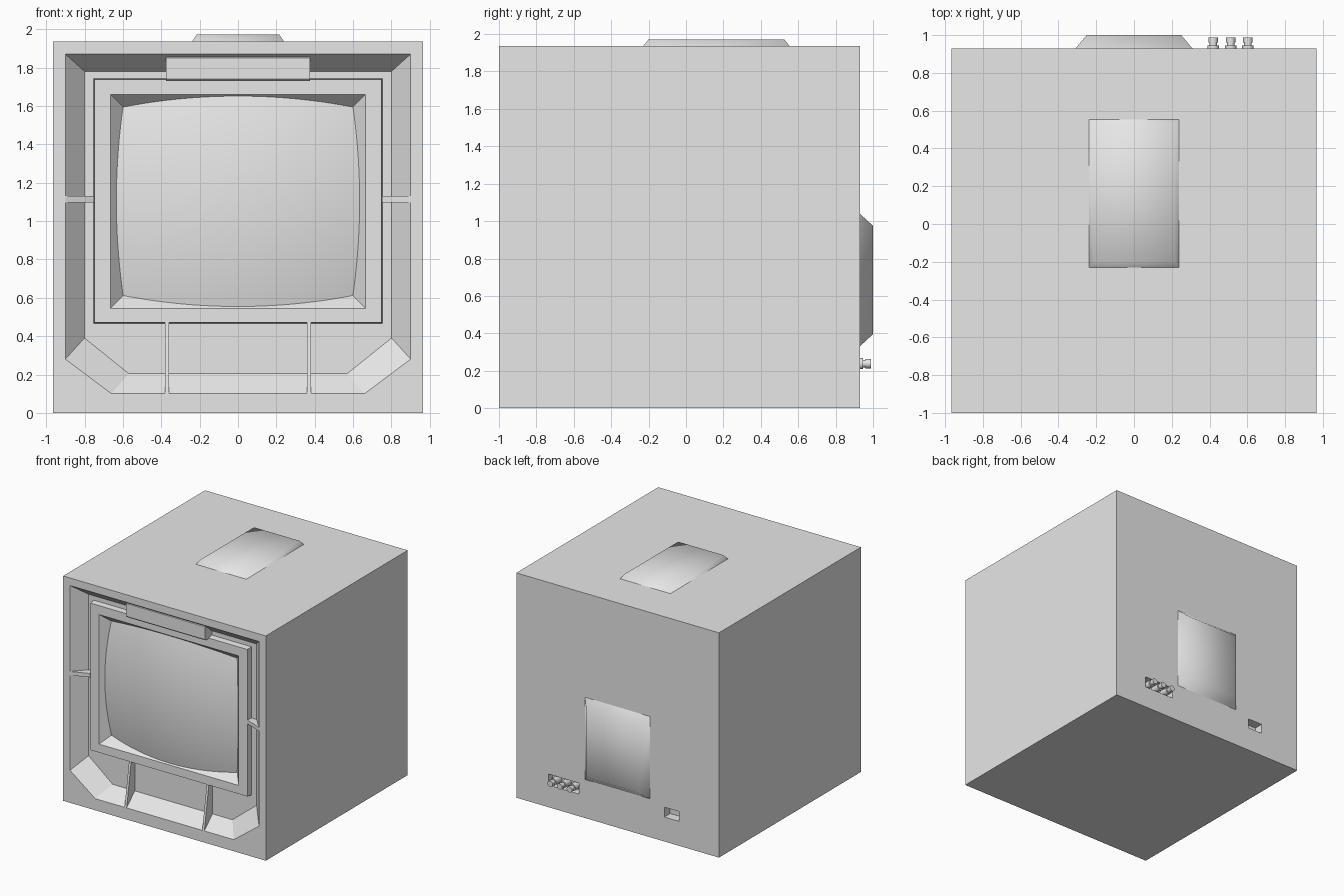
import bpy, bmesh, math
from mathutils import Matrix

cube = bpy.data.objects.get("Cube")
if cube:
    bpy.data.objects.remove(cube, do_unlink=True)

grey = bpy.data.materials.new("light_grey")
grey.use_nodes = True
grey.diffuse_color = (0.8, 0.8, 0.8, 1)
grey.node_tree.nodes["Principled BSDF"].inputs["Base Color"].default_value = (0.8, 0.8, 0.8, 1)

FRONT, BACK = -1.0, 0.93      # front and back planes of the case
W, H = 0.965, 1.935           # half width and height of the case
FLOOR, FRAME = FRONT + 0.11, FRONT + 0.06   # recess floor, screen frame face


def finish(name, bm, smooth=None):
    bmesh.ops.recalc_face_normals(bm, faces=bm.faces)
    mesh = bpy.data.meshes.new(name)
    bm.to_mesh(mesh)
    bm.free()
    mesh.materials.append(grey)
    ob = bpy.data.objects.new(name, mesh)
    bpy.context.collection.objects.link(ob)
    if smooth:
        bpy.ops.object.select_all(action='DESELECT')
        ob.select_set(True)
        bpy.context.view_layer.objects.active = ob
        bpy.ops.object.shade_smooth_by_angle(angle=math.radians(smooth))
    return ob


def loft(name, loops, caps=True, smooth=None):
    """Skin a list of equal-length point loops."""
    bm = bmesh.new()
    rings = [[bm.verts.new(p) for p in loop] for loop in loops]
    for a, b in zip(rings, rings[1:]):
        n = len(a)
        for i in range(n):
            bm.faces.new((a[i], a[(i + 1) % n], b[(i + 1) % n], b[i]))
    if caps:
        bm.faces.new(rings[0])
        bm.faces.new(rings[-1])
    return finish(name, bm, smooth)


def rect(x0, x1, z0, z1, y):
    return [(x0, y, z0), (x1, y, z0), (x1, y, z1), (x0, y, z1)]


def box(name, x0, x1, y0, y1, z0, z1):
    return loft(name, [rect(x0, x1, z0, z1, y0), rect(x0, x1, z0, z1, y1)])


def recess_outline(x, x_low, z_low, z_side, z_top, y):
    half = [(x_low, z_low), (x, z_side), (x, z_top)]
    pts = half + [(-px, pz) for px, pz in reversed(half)]
    return [(px, y, pz) for px, pz in pts]


def cut(target, cutter):
    mod = target.modifiers.new("cut", 'BOOLEAN')
    mod.operation, mod.solver, mod.object = 'DIFFERENCE', 'EXACT', cutter
    bpy.context.view_layer.objects.active = target
    bpy.ops.object.modifier_apply(modifier=mod.name)
    bpy.data.objects.remove(cutter, do_unlink=True)


# Case with the sloped front recess, screen cavity and two rear sockets
case = box("case", -W, W, FRONT, BACK, 0, H)
outer = (0.90, 0.66, 0.10, 0.28, 1.87)
inner = (0.80, 0.57, 0.205, 0.39, 1.78)
cut(case, loft("recess_cutter", [recess_outline(*outer, FRONT - 0.1),
                                 recess_outline(*outer, FRONT),
                                 recess_outline(*inner, FLOOR)]))
cut(case, box("screen_cutter", -0.70, 0.70, FRONT - 0.1, FRONT + 0.25, 0.51, 1.70))
cut(case, box("jack_cutter", 0.37, 0.66, BACK - 0.06, BACK + 0.1, 0.19, 0.285))
cut(case, box("power_cutter", -0.585, -0.445, BACK - 0.08, BACK + 0.1, 0.21, 0.295))

# Raised screen frame with a tapered opening
X, Z0, Z1, T = 0.665, 0.545, 1.66, 0.09
loft("screen_frame", [rect(-0.753, 0.753, 0.466, 1.743, FLOOR + 0.005),
                      rect(-0.747, 0.747, 0.472, 1.737, FRAME),
                      rect(-X, X, Z0, Z1, FRAME),
                      rect(-X + T, X - T, Z0 + T, Z1 - T, FRAME + 0.10)], caps=False)

# Bulging screen glass
bm = bmesh.new()
bmesh.ops.create_grid(bm, x_segments=32, y_segments=28, size=1)
for v in bm.verts:
    x, z = v.co.x * 0.66, v.co.y * 0.555
    v.co = (x, FRONT + 0.01 + 0.21 * x * x + 0.2 * z * z, z + 1.105)
screen = finish("screen", bm, smooth=40)
if screen.data.polygons[0].normal.y > 0:
    screen.data.flip_normals()

# Block above the screen, with a chamfered front
loft("top_block", [rect(-0.375, 0.375, 1.73, 1.86, FLOOR + 0.01),
                   rect(-0.375, 0.375, 1.73, 1.86, FRONT + 0.025),
                   rect(-0.375, 0.375, 1.74, 1.85, FRONT + 0.015)])

# Tapered ribs joining the frame to the recess walls
for side, s in (("right", -1), ("left", 1)):
    low = [(FRONT, 0.10), (FRAME, 0.47), (FLOOR + 0.02, 0.47), (FLOOR + 0.02, 0.10)]
    loft(f"{side}_lower_rib", [[(s * x, y, z) for y, z in low] for x in (0.36, 0.38)])
    out = [(0.90, FRONT), (0.75, FRAME), (0.75, FLOOR + 0.02), (0.90, FLOOR + 0.02)]
    loft(f"{side}_side_rib", [[(s * x, y, z) for x, y in out] for z in (1.097, 1.13)])

# Soft-shaded raised housings on the top and back
loft("top_housing", [[(-x, y0, z), (x, y0, z), (x, y1, z), (-x, y1, z)]
                     for x, y0, y1, z in ((0.24, -0.23, 0.555, H - 0.001),
                                          (0.215, -0.20, 0.525, 1.972))], smooth=80)
loft("back_housing", [rect(-0.31, 0.31, 0.33, 1.04, BACK - 0.001),
                      rect(-0.25, 0.25, 0.395, 0.975, 1.0)], smooth=80)

# Row of three rear jacks
profile = [(0.030, BACK - 0.065), (0.030, 0.945), (0.020, 0.945),
           (0.020, 0.960), (0.025, 0.960), (0.025, 0.988)]
for i, cx in enumerate((0.42, 0.512, 0.603)):
    ring = [(math.cos(a), math.sin(a)) for a in (k * math.tau / 16 for k in range(16))]
    loft(f"rear_jack_{i + 1}", [[(cx + r * c, y, 0.238 + r * s) for c, s in ring]
                                for r, y in profile], smooth=40)
